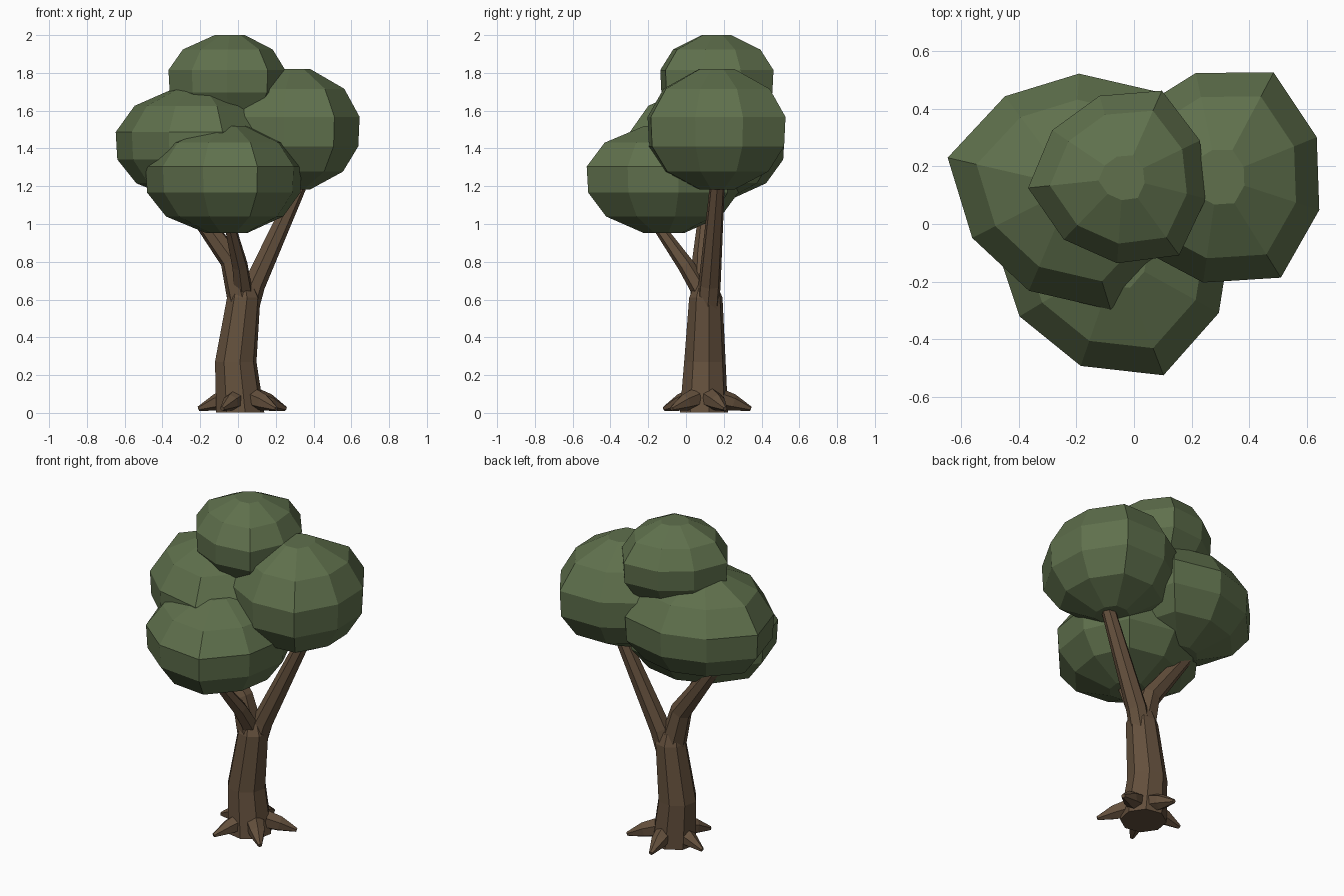
import bpy, bmesh, math
from mathutils import Vector

if "Cube" in bpy.data.objects:
    bpy.data.objects.remove(bpy.data.objects["Cube"])


def material(name, rgb):
    m = bpy.data.materials.new(name)
    m.diffuse_color = (*rgb, 1)
    m.use_nodes = True
    m.node_tree.nodes["Principled BSDF"].inputs["Base Color"].default_value = m.diffuse_color
    return m


LEAF = material("leaf_green", (0.115, 0.163, 0.073))
BARK = material("bark_brown", (0.127, 0.080, 0.046))


def loft(name, rings, mat):
    """Skin a list of equal-length point rings and cap both ends."""
    bm = bmesh.new()
    loops = [[bm.verts.new(p) for p in ring] for ring in rings]
    n = len(loops[0])
    for a, b in zip(loops, loops[1:]):
        for i in range(n):
            j = (i + 1) % n
            bm.faces.new((a[i], a[j], b[j], b[i]))
    bm.faces.new(loops[0][::-1])
    bm.faces.new(loops[-1])
    bmesh.ops.recalc_face_normals(bm, faces=bm.faces)
    me = bpy.data.meshes.new(name)
    bm.to_mesh(me)
    bm.free()
    me.materials.append(mat)
    ob = bpy.data.objects.new(name, me)
    bpy.context.collection.objects.link(ob)
    return ob


def tube(name, path, sides, turn=0.0, level=False):
    """Tapered limb through (x, y, z, radius) points; level keeps rings flat."""
    pts = [Vector(p[:3]) for p in path]
    rings = []
    for k, p in enumerate(pts):
        d = pts[min(k + 1, len(pts) - 1)] - pts[max(k - 1, 0)]
        q = Vector((0, 0, 1)).rotation_difference(d.normalized())
        ring = []
        for i in range(sides):
            a = turn + math.tau * i / sides
            v = Vector((math.cos(a), math.sin(a), 0)) * path[k][3]
            ring.append(p + (v if level else q @ v))
        rings.append(ring)
    return loft(name, rings, BARK)


def leaf_clump(name, centre, ridge, radius, height, angle, lower=1.0):
    """Nine-sided squashed ball; every third meridian bulges into a ridge."""
    profile = [(-0.90, 0.26), (-0.62, 0.75), (-0.22, 0.98),
               (0.22, 1.0), (0.62, 0.77), (0.90, 0.26)]
    c = Vector(centre)
    rings = []
    for z, r in profile:
        ring = []
        for i in range(9):
            a = math.radians(angle + 40 * i)
            s = r * (ridge if i % 3 == 0 else radius)
            h = z * height * (lower if z < 0 else 1)
            ring.append(c + Vector((s * math.cos(a), s * math.sin(a), h)))
        rings.append(ring)
    return loft(name, rings, LEAF)


# Trunk
tube("trunk", [(0.012, 0.095, 0.002, 0.13), (-0.012, 0.10, 0.27, 0.112),
               (0.03, 0.105, 0.61, 0.09), (0.025, 0.105, 0.68, 0.06)],
     8, 0.2, level=True)

# Branches
tube("left_branch", [(0.03, 0.10, 0.56, 0.08), (-0.035, 0.095, 0.81, 0.062),
                     (-0.29, 0.12, 1.16, 0.04)], 7, 0.3)
tube("right_branch", [(0.05, 0.115, 0.56, 0.062), (0.085, 0.125, 0.68, 0.06),
                      (0.35, 0.17, 1.26, 0.038)], 7)
tube("front_branch", [(0.03, 0.09, 0.63, 0.052), (0.01, 0.0, 0.78, 0.044),
                      (-0.05, -0.17, 1.02, 0.028)], 6, 0.4)

# Roots
for k in range(5):
    a = math.radians(-46 + 72 * k)
    dx, dy = math.cos(a), math.sin(a)
    path = [(0.032 + r * dx, 0.10 + r * dy, z, s)
            for r, z, s in ((0.075, 0.075, 0.055), (0.15, 0.055, 0.045), (0.245, 0.022, 0.012))]
    tube(f"root_{k + 1}", path, 6, a)

# Foliage: centre, ridge radius, plain radius, half height, ridge angle, lower squash
leaf_clump("front_foliage", (-0.055, -0.115, 1.235), 0.44, 0.40, 0.315, -69)
leaf_clump("left_foliage", (-0.212, 0.13, 1.41), 0.447, 0.393, 0.348, 167, 0.9)
leaf_clump("right_foliage", (0.292, 0.163, 1.485), 0.412, 0.37, 0.372, 62, 0.9)
leaf_clump("top_foliage", (-0.038, 0.16, 1.755), 0.332, 0.297, 0.272, 186)
